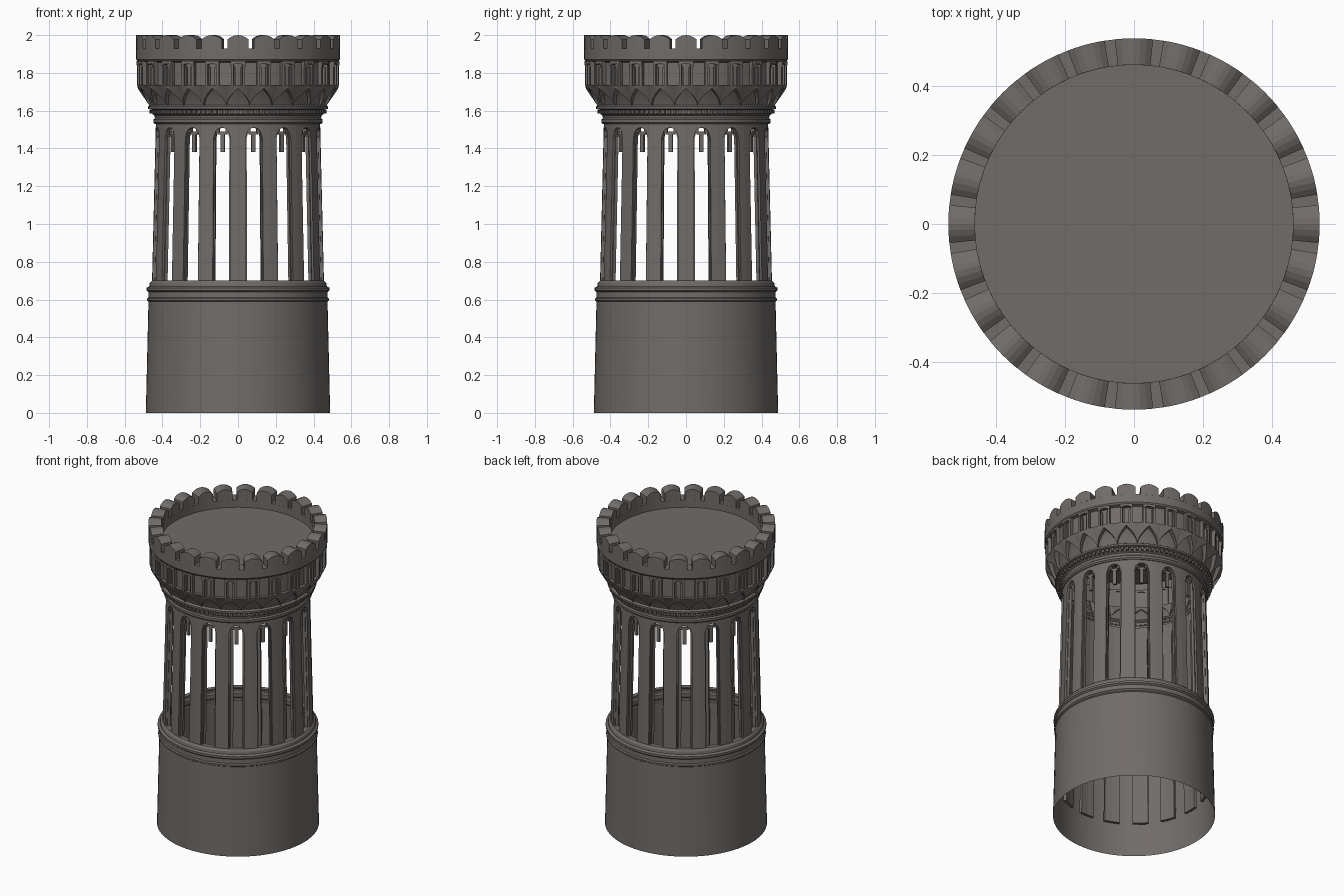
import bpy, bmesh, math

if "Cube" in bpy.data.objects:
    bpy.data.objects.remove(bpy.data.objects["Cube"])

stone = bpy.data.materials.new("grey_brown_stone")
stone.diffuse_color = (0.165, 0.150, 0.140, 1)
stone.use_nodes = True
stone.node_tree.nodes["Principled BSDF"].inputs["Base Color"].default_value = stone.diffuse_color


def finish(name, bm, smooth=False):
    me = bpy.data.meshes.new(name)
    bm.to_mesh(me)
    bm.free()
    me.materials.append(stone)
    ob = bpy.data.objects.new(name, me)
    bpy.context.collection.objects.link(ob)
    if smooth:
        bpy.ops.object.select_all(action='DESELECT')
        ob.select_set(True)
        bpy.context.view_layer.objects.active = ob
        bpy.ops.object.shade_smooth_by_angle(angle=math.radians(30))
    return ob


def polar(r, deg, z):
    a = math.radians(deg)
    return (r * math.cos(a), r * math.sin(a), z)


def lathe(name, profile, n=72):
    """Revolve (radius, height) points around z."""
    bm = bmesh.new()
    rings = [[bm.verts.new(polar(r, 360 * i / n, z)) for i in range(n)] for r, z in profile]
    for lo, hi in zip(rings, rings[1:]):
        for i in range(n):
            j = (i + 1) % n
            bm.faces.new((lo[i], lo[j], hi[j], hi[i]))
    return finish(name, bm, True)


def strip(bm, centre, secs, ri, ro):
    """Curved slab: secs = (angle, z low, z high); ri / ro = radius as number or function of z."""
    f = lambda r, z: r(z) if callable(r) else r
    rows = []
    for a, lo, hi in secs:
        a += centre
        rows.append([bm.verts.new(polar(f(r, z), a, z))
                     for r, z in ((ro, lo), (ro, hi), (ri, hi), (ri, lo))])
    for p, q in zip(rows, rows[1:]):
        for k in range(4):
            m = (k + 1) % 4
            bm.faces.new((p[k], q[k], q[m], p[m]))
    bm.faces.new(rows[0])
    bm.faces.new(rows[-1][::-1])


def block(bm, centre, half, lo, hi, ri, ro):
    strip(bm, centre, [(-half, lo, hi), (0, lo, hi), (half, lo, hi)], ri, ro)


# Open base drum with moulded top ring
lathe("base_drum", [(.488, 0), (.474, .59), (.481, .595), (.481, .605), (.475, .612),
                    (.474, .640), (.484, .648), (.484, .662), (.470, .670),
                    (.467, .688), (.456, .70), (.425, .70)])

# Sixteen tapering piers with arched heads between them
outer = lambda z: .455 - .02 * (z - .7) / .83
inner = lambda z: outer(z) - .03
mid = lambda z: outer(z) - .012
piers, heads, tracery = bmesh.new(), bmesh.new(), bmesh.new()
for k in range(16):
    a = k * 22.5
    block(piers, a, 6.2, .20, 1.54, inner, mid)
    block(piers, a, 5.3, .69, 1.54, mid, outer)
    c = a + 11.25
    for half, ri, ro in ((5.1, inner, mid), (6.0, mid, outer)):
        secs = []
        for i in range(9):
            t = -1 + i / 4
            secs.append((t * half, 1.455 + .055 * math.sqrt(max(0, 1 - t * t)), 1.54))
        strip(heads, c, secs, ri, ro)
    # hanging window tracery
    block(tracery, c, 1.5, 1.38, 1.475, .405, .42)
    block(tracery, c, 3.2, 1.475, 1.49, .405, .42)
    for s in (-1, 1):
        block(tracery, c + s * 3.6, 1.2, 1.485, 1.515, .405, .425)
finish("shaft_piers", piers)
finish("arch_heads", heads)
finish("window_tracery", tracery)

# Moulded collar, recessed cone and gallery wall behind the arcades
lathe("collar_and_gallery", [(.41, 1.535), (.440, 1.530), (.448, 1.538), (.448, 1.553),
                             (.440, 1.560), (.443, 1.575), (.453, 1.582), (.453, 1.603),
                             (.476, 1.610), (.476, 1.622), (.464, 1.630), (.500, 1.725),
                             (.512, 1.735), (.512, 1.86)])

# Dentil band
dentils = bmesh.new()
for k in range(96):
    block(dentils, k * 3.75, 1.0, 1.585, 1.603, .448, .468)
finish("dentil_band", dentils)

# Pointed corbel arcade, niches and merlons: twenty-four bays
corbel_r = lambda z: min(.472 + .63 * (z - 1.625), .534)
back_r = lambda z: max(.462, corbel_r(z) - .04)
corbels, niches, merlons = bmesh.new(), bmesh.new(), bmesh.new()
for k in range(24):
    a = k * 15
    secs = []
    for i in range(13):
        u = -1 + i / 6
        secs.append((u * 7.5, 1.628 + .09 * (1 - abs(u)) ** .65, 1.735))
    strip(corbels, a, secs, back_r, corbel_r)
    # framed niche with a stepped head
    for s in (-1, 1):
        block(niches, a + s * 3.3, .8, 1.735, 1.85, .505, .534)
        block(niches, a + s * 1.9, .5, 1.735, 1.83, .505, .524)
    strip(niches, a, [(-4.1, 1.835, 1.862), (-1.5, 1.848, 1.862),
                      (1.5, 1.848, 1.862), (4.1, 1.835, 1.862)], .505, .537)
    # rounded merlon
    secs = []
    for i in range(7):
        t = -1 + i / 3
        secs.append((t * 5.9, 1.925, 2.0 - .022 * t * t))
    strip(merlons, a, secs, .462, .539)
finish("corbel_arcade", corbels)
finish("gallery_niches", niches)
finish("merlons", merlons)

# Parapet ring below the merlons
lathe("parapet", [(.510, 1.855), (.532, 1.862), (.539, 1.872), (.539, 1.928),
                  (.462, 1.928), (.462, 1.875)])

# Roof deck
deck = bmesh.new()
deck.faces.new([deck.verts.new(polar(.464, i * 5, 1.88)) for i in range(72)])
finish("roof_deck", deck)
